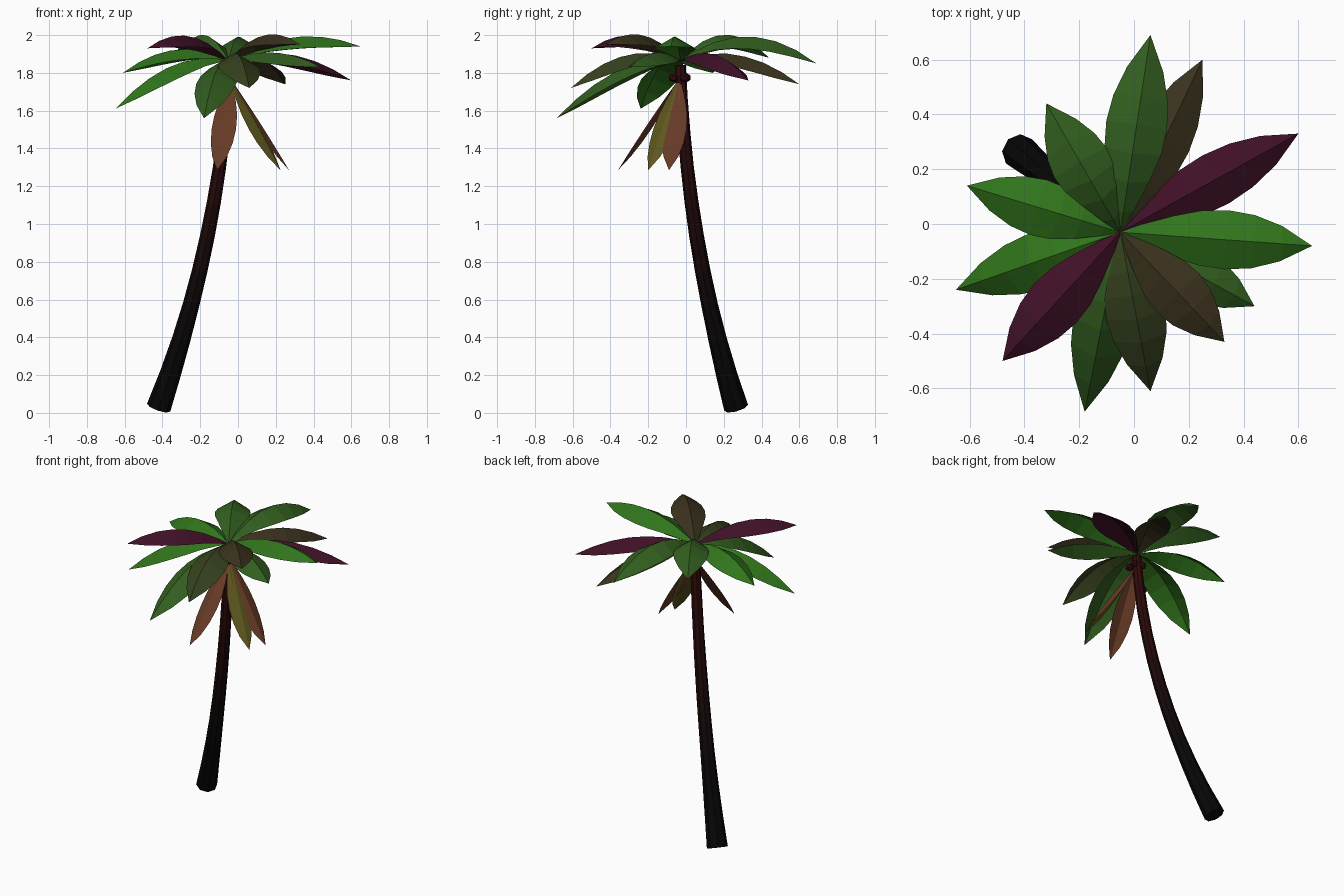
import bpy, math
from mathutils import Vector as V

if "Cube" in bpy.data.objects:
    bpy.data.objects.remove(bpy.data.objects["Cube"])


def mat(name, rgb):
    m = bpy.data.materials.new(name)
    m.diffuse_color = (*rgb, 1)
    m.use_nodes = True
    m.node_tree.nodes["Principled BSDF"].inputs["Base Color"].default_value = m.diffuse_color
    return m


def make(name, verts, faces, mats):
    me = bpy.data.meshes.new(name)
    me.from_pydata(verts, [], faces)
    me.update()
    for m in mats:
        me.materials.append(m)
    ob = bpy.data.objects.new(name, me)
    bpy.context.collection.objects.link(ob)
    return ob


# Trunk: eight-sided rings along a leaning, curving path
SIDES, RINGS = 8, 11
radii = [.065, .056, .049, .044, .041, .039, .037, .035, .034, .032, .029]
pts = []
for i in range(RINGS):
    u = i / (RINGS - 1)
    pts.append(V((-.42 + .655 * u - .28 * u * u, .265 - .54 * u + .245 * u * u, .028 + 1.812 * u)))
verts, faces = [], []
for i, p in enumerate(pts):
    tan = (pts[min(i + 1, RINGS - 1)] - pts[max(i - 1, 0)]).normalized()
    a = V((0, 1, 0)).cross(tan).normalized()
    b = tan.cross(a)
    for k in range(SIDES):
        t = 2 * math.pi * k / SIDES
        verts.append(p + (a * math.cos(t) + b * math.sin(t)) * radii[i])
for i in range(RINGS - 1):
    for k in range(SIDES):
        j = (k + 1) % SIDES
        faces.append((i * SIDES + k, i * SIDES + j, (i + 1) * SIDES + j, (i + 1) * SIDES + k))
faces.append(tuple(reversed(range(SIDES))))
faces.append(tuple(range((RINGS - 1) * SIDES, RINGS * SIDES)))
# bark darkens from dark red at the crown to near black at the foot
bark = []
for i in range(RINGS - 1):
    f = max(0, (i - 1) / (RINGS - 2))
    bark.append(mat("bark", (.002 + .04 * f ** 1.6, .002 + .001 * f, .002 + .001 * f)))
trunk = make("trunk", verts, faces, bark)
for n, poly in enumerate(trunk.data.polygons):
    poly.material_index = min(n // SIDES, len(bark) - 1) if n != len(faces) - 2 else 0

# Fruit clustered under the crown
fruit = mat("fruit", (.04, .004, .004))
for k in range(4):
    t = 2 * math.pi * k / 4 + .6
    bpy.ops.mesh.primitive_ico_sphere_add(
        subdivisions=1, radius=.026,
        location=(-.042 + .042 * math.cos(t), -.033 + .042 * math.sin(t), 1.775))
    bpy.context.object.name = "fruit"
    bpy.context.object.data.materials.append(fruit)

# Leaves: arched strips folded along the midrib
PROFILE = [(0, .03), (.1, .33), (.25, .68), (.4, .93), (.55, 1), (.7, .9), (.85, .6), (1, 0)]


def leaf(name, root, tip, rise, half, m, fold):
    root, tip = V(root), V(tip)
    out = V((tip.x - root.x, tip.y - root.y, 0)).normalized()
    side = V((-out.y, out.x, 0))
    ctrl = (root + tip) / 2 + V((0, 0, 2 * rise))
    vs, fs = [], []
    for t, w in PROFILE:
        p = root * (1 - t) ** 2 + ctrl * 2 * t * (1 - t) + tip * t * t
        tan = ((ctrl - root) * (1 - t) + (tip - ctrl) * t).normalized()
        up = tan.cross(side)
        s, d = side * half * w, up * half * w * fold
        vs += [p + s - d, p, p - s - d]
    for i in range(len(PROFILE) - 1):
        q = i * 3
        fs += [(q, q + 1, q + 4, q + 3), (q + 1, q + 2, q + 5, q + 4)]
    make(name, vs, fs, [m])


green = mat("green_leaf", (.03, .175, .011))
deep = mat("deep_green_leaf", (.033, .115, .014))
purple = mat("purple_leaf", (.05, .005, .02))
brown = mat("brown_leaf", (.043, .032, .013))
olive = mat("olive_leaf", (.037, .055, .013))
rust = mat("dry_rust_leaf", (.14, .044, .02))
straw = mat("dry_straw_leaf", (.11, .095, .013))

# tip position, rise of the arch, half width, colour
crown = [((.65, -.08, 1.94), .087, .108, green), ((.60, .33, 1.76), .085, .1, purple),
         ((.25, .60, 1.74), .09, .1, brown), ((.06, .69, 1.85), .135, .112, deep),
         ((-.32, .44, 1.88), .13, .11, deep), ((-.61, .14, 1.80), .09, .105, green),
         ((-.48, -.50, 1.93), .098, .105, purple), ((-.65, -.24, 1.61), .1, .105, green),
         ((-.18, -.685, 1.56), .1, .108, deep), ((.06, -.61, 1.72), .1, .11, olive),
         ((.33, -.43, 1.95), .092, .105, brown), ((.44, -.30, 1.83), .06, .1, deep)]
for tip, rise, half, m in crown:
    leaf("crown_leaf", (-.05, -.03, 1.865), tip, rise, half, m, .58)

# Dry leaves hanging below the crown
for tip, m in [((-.11, -.36, 1.285), rust), ((.225, -.20, 1.285), straw), ((.27, -.09, 1.285), rust)]:
    leaf("dry_leaf", (-.04, -.035, 1.77), tip, .01, .066, m, .3)
